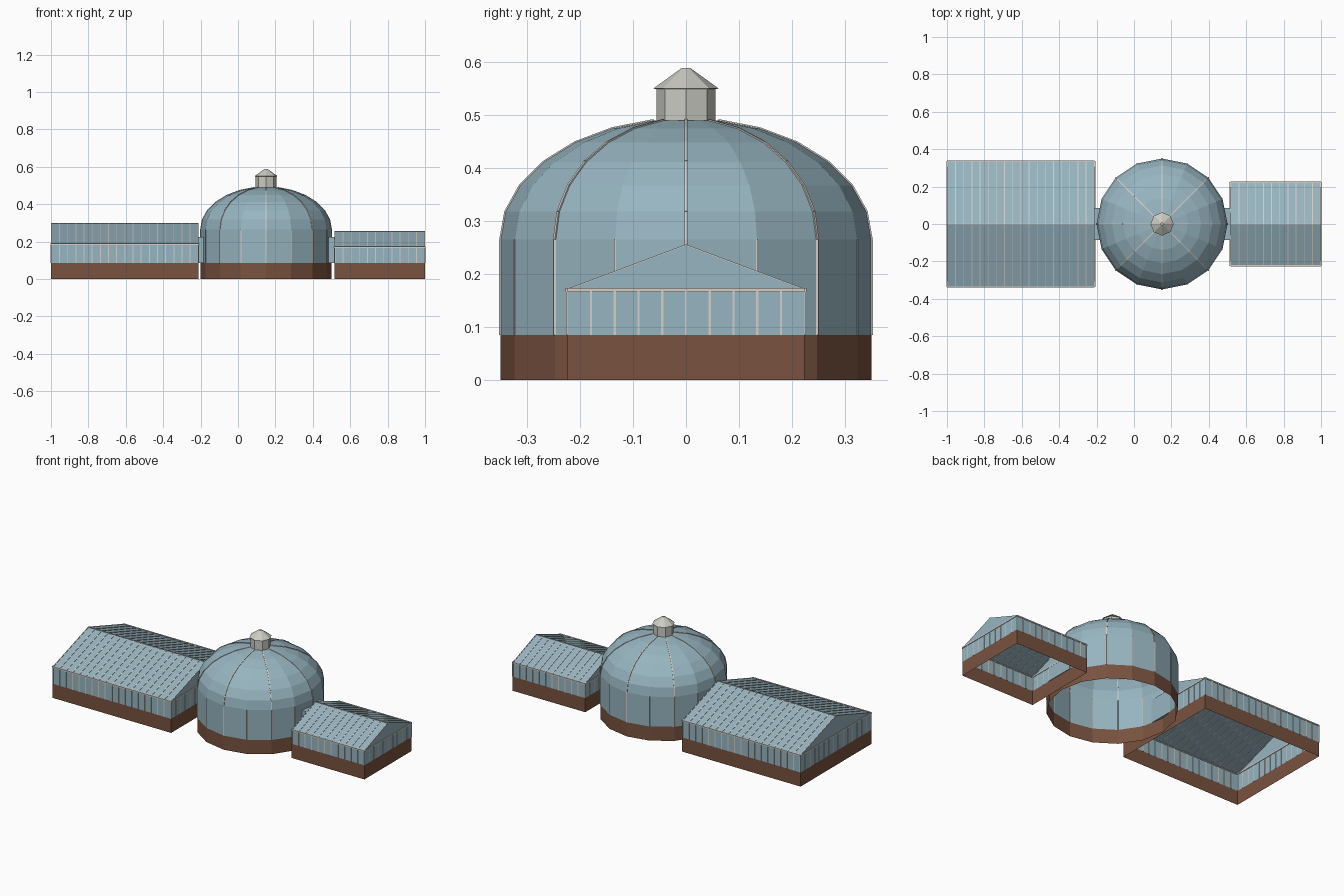
import bpy, bmesh
from math import sin, cos, pi, radians
from mathutils import Vector, Matrix

cube = bpy.data.objects.get("Cube")
if cube:
    bpy.data.objects.remove(cube, do_unlink=True)


def material(name, rgb):
    m = bpy.data.materials.new(name)
    m.use_nodes = True
    m.diffuse_color = (*rgb, 1)
    m.node_tree.nodes["Principled BSDF"].inputs["Base Color"].default_value = (*rgb, 1)
    return m


glass = material("blue_glass", (0.31, 0.46, 0.53))
brick = material("brown_brick", (0.19, 0.085, 0.05))
trim = material("pale_trim", (0.66, 0.62, 0.57))
stone = material("light_grey", (0.60, 0.60, 0.55))

BASE = 0.085      # top of the brick plinth
DOME_X, DOME_R, SPRING = 0.15, 0.35, 0.265
SIDES = 16


def finish(bm, name, *mats):
    mesh = bpy.data.meshes.new(name)
    bmesh.ops.recalc_face_normals(bm, faces=bm.faces)
    bm.to_mesh(mesh)
    bm.free()
    for m in mats:
        mesh.materials.append(m)
    ob = bpy.data.objects.new(name, mesh)
    bpy.context.collection.objects.link(ob)
    return ob


def bar(bm, a, b, size=0.005):
    """Square glazing bar between two points."""
    a, b = Vector(a), Vector(b)
    d = b - a
    up = Vector((0, 0, 1)) if abs(d.normalized().z) < 0.99 else Vector((0, 1, 0))
    side = d.cross(up).normalized()
    rot = Matrix((side, d.cross(side).normalized(), d.normalized())).transposed()
    mat = Matrix.Translation((a + b) / 2) @ rot.to_4x4() @ Matrix.Diagonal((size, size, d.length, 1))
    bmesh.ops.create_cube(bm, size=1, matrix=mat)


def lathe(name, profile, sides, *mats):
    """Faceted shell from (radius, height) pairs around the dome axis."""
    bm = bmesh.new()
    rings = [[bm.verts.new((DOME_X + r * cos(2 * pi * i / sides), r * sin(2 * pi * i / sides), z))
              for i in range(sides)] for r, z in profile]
    for lo, hi in zip(rings, rings[1:]):
        for i in range(sides):
            j = (i + 1) % sides
            bm.faces.new((lo[i], lo[j], hi[j], hi[i]))
    bm.faces.new(rings[-1])
    return finish(bm, name, *mats)


def wing(name, x0, x1, half, eave, ridge, bays_x, bays_y):
    """Gabled glasshouse, open underneath, on a brick plinth."""
    bm = bmesh.new()
    profile = [(-half, 0), (-half, BASE), (-half, eave), (0, ridge),
               (half, eave), (half, BASE), (half, 0)]
    ends = [[bm.verts.new((x, y, z)) for y, z in profile] for x in (x0, x1)]
    a, b = ends
    for i in range(len(profile) - 1):
        bm.faces.new((a[i], a[i + 1], b[i + 1], b[i]))
    for e in ends:
        bm.faces.new((e[0], e[1], e[5], e[6]))
        bm.faces.new(e[1:6])
    for f in bm.faces:
        f.material_index = int(f.calc_center_median().z < BASE)
    finish(bm, name + "_shell", glass, brick)

    # Glazing bars on the long walls, roof slopes and end walls
    bm = bmesh.new()
    inset = 0.0025
    for i in range(bays_x + 1):
        x = x0 + inset + (x1 - x0 - 2 * inset) * i / bays_x
        for s in (-1, 1):
            bar(bm, (x, s * half, BASE), (x, s * half, eave))
            bar(bm, (x, s * half, eave), (x, 0, ridge), 0.004)
    for x in (x0, x1):
        for i in range(1, bays_y):
            y = half * (2 * i / bays_y - 1)
            bar(bm, (x, y, BASE), (x, y, eave), 0.004)
        bar(bm, (x, -half, eave), (x, half, eave), 0.007)
    for s in (-1, 1):
        bar(bm, (x0, s * half, eave), (x1, s * half, eave), 0.007)
    bar(bm, (x0, 0, ridge), (x1, 0, ridge), 0.004)
    finish(bm, name + "_glazing_bars", trim)


# Central dome: brick plinth, glass drum and faceted glass dome
arc = [(DOME_R * cos(t), SPRING + 0.2285 * sin(t))
       for t in (radians(80) * i / 6 for i in range(7))]
dome = lathe("dome_shell", [(DOME_R, 0), (DOME_R, BASE)] + arc, SIDES, glass, brick)
for f in dome.data.polygons:
    f.material_index = int(f.center.z < BASE)

# Drum mullions at each corner, dome ribs at every second corner
bm = bmesh.new()
for i in range(SIDES):
    c, s = cos(2 * pi * i / SIDES), sin(2 * pi * i / SIDES)
    path = [(DOME_R, BASE)] + (arc if i % 2 == 0 else arc[:1])
    points = [(DOME_X + r * c, r * s, z) for r, z in path]
    for p, q in zip(points, points[1:]):
        bar(bm, p, q, 0.005 if i % 2 == 0 else 0.003)
finish(bm, "dome_ribs", trim)

# Lantern on top of the dome
lathe("lantern_drum", [(0.056, 0.485), (0.056, 0.55)], 8, stone)
lathe("lantern_roof", [(0.05, 0.549), (0.062, 0.55), (0.008, 0.589)], 8, stone)

# Side glasshouses
wing("large_wing", -1.0, -0.21, 0.337, 0.187, 0.298, 18, 15)
wing("small_wing", 0.515, 1.0, 0.224, 0.17, 0.254, 11, 10)

# Short glass links between the dome and the wings
for name, x0, x1 in (("large_link", -0.213, -0.185), ("small_link", 0.485, 0.518)):
    bm = bmesh.new()
    mat = Matrix.Translation(((x0 + x1) / 2, 0, 0.155)) @ Matrix.Diagonal((x1 - x0, 0.17, 0.14, 1))
    bmesh.ops.create_cube(bm, size=1, matrix=mat)
    finish(bm, name, glass)
